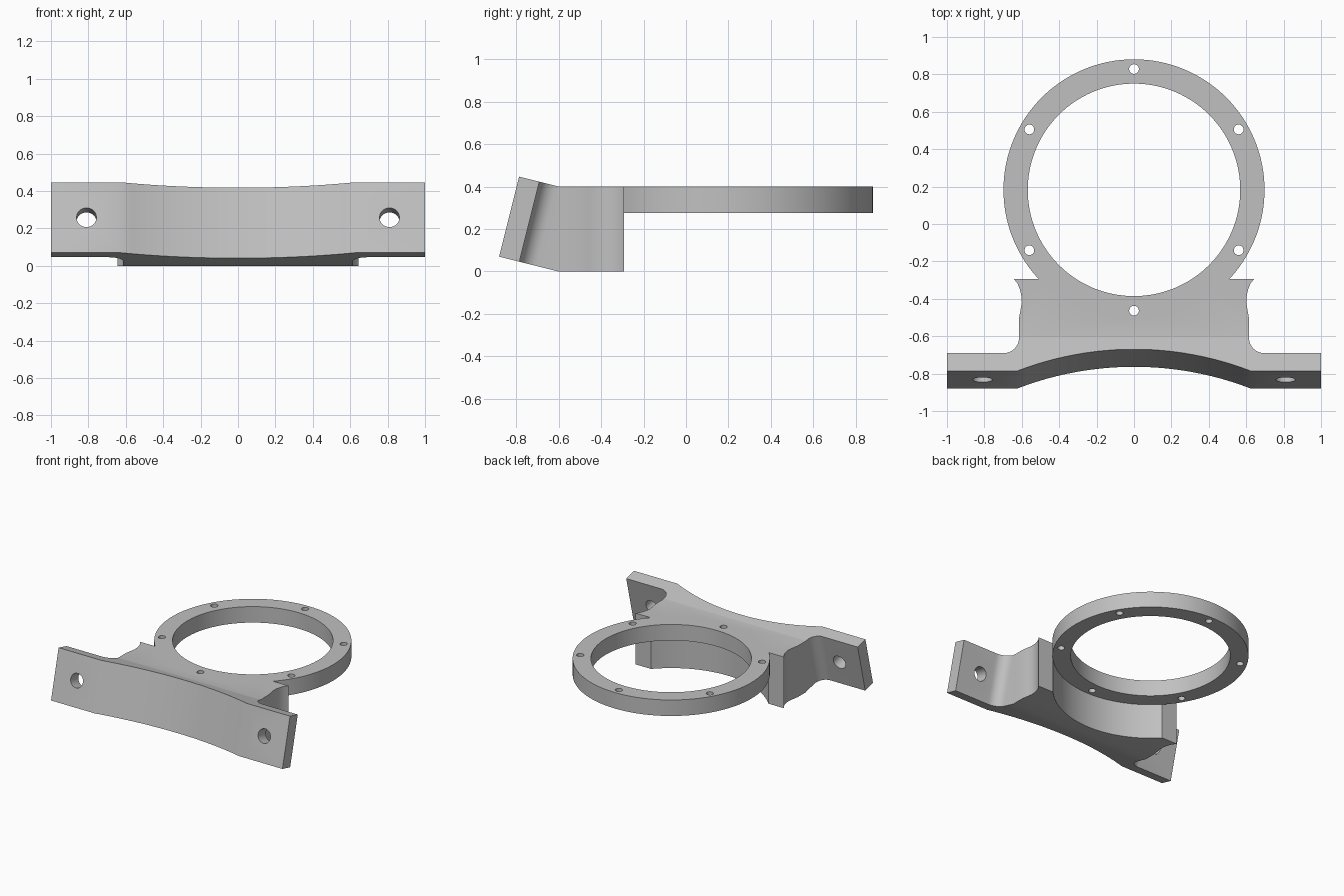
import bpy, bmesh, math
from mathutils import Matrix, Vector

if "Cube" in bpy.data.objects:
    bpy.data.objects.remove(bpy.data.objects["Cube"])

TILT = math.radians(14)
CY, R_OUT, R_IN, R_BOLT = 0.1825, 0.698, 0.568, 0.646   # ring centre and radii
TOP, RING_Z = 0.40, 0.275
PLATE_H = TOP * math.cos(TILT)

grey = bpy.data.materials.new("grey metal")
grey.diffuse_color = (0.53, 0.53, 0.53, 1)
grey.use_nodes = True
grey.node_tree.nodes["Principled BSDF"].inputs["Base Color"].default_value = grey.diffuse_color


def prism(name, outline, z0, z1, matrix=Matrix()):
    """Extrude a closed plan outline from z0 to z1, then place it."""
    bm = bmesh.new()
    face = bm.faces.new([bm.verts.new((x, y, z0)) for x, y in outline])
    ext = bmesh.ops.extrude_face_region(bm, geom=[face])
    for v in ext["geom"]:
        if isinstance(v, bmesh.types.BMVert):
            v.co.z = z1
    bmesh.ops.transform(bm, matrix=matrix, verts=bm.verts)
    bmesh.ops.recalc_face_normals(bm, faces=bm.faces)
    me = bpy.data.meshes.new(name)
    bm.to_mesh(me)
    bm.free()
    me.materials.append(grey)
    ob = bpy.data.objects.new(name, me)
    bpy.context.collection.objects.link(ob)
    return ob


def circle(cx, cy, r, n):
    return [(cx + r * math.cos(2 * math.pi * i / n),
             cy + r * math.sin(2 * math.pi * i / n)) for i in range(n)]


def mirrored(half):
    """Close a right-hand outline with its mirror image."""
    return half + [(-x, y) for x, y in reversed(half)]


def combine(target, tool, operation):
    """Apply a boolean and remove the helper."""
    mod = target.modifiers.new("combine", 'BOOLEAN')
    mod.operation, mod.solver, mod.object = operation, 'EXACT', tool
    bpy.context.view_layer.objects.active = target
    bpy.ops.object.modifier_apply(modifier=mod.name)
    bpy.data.objects.remove(tool)


# Saddle block with waisted sides that flare to points at the back
bracket = prism("ring_bracket", mirrored([
    (0.615, -0.60), (0.614, -0.50), (0.607, -0.46), (0.60, -0.42),
    (0.602, -0.385), (0.61, -0.35), (0.623, -0.318), (0.643, -0.293)]), 0, TOP)
combine(bracket, prism("saddle_cutter", circle(0, CY, R_OUT - 0.003, 128),
                       -0.1, RING_Z + 0.02), 'DIFFERENCE')

# Ring disc
combine(bracket, prism("ring", circle(0, CY, R_OUT, 128), RING_Z, TOP), 'UNION')

# Tilted mounting plate: local y runs backwards along the slope
frame = Matrix.Translation((0, -0.6, 0)) @ Matrix.Rotation(-TILT, 4, 'X')
FRONT, BACK, FIL, SAG, HALF = -0.2885, -0.19, 0.083, 0.12, 0.625
radius = (HALF ** 2 + SAG ** 2) / (2 * SAG)
half = []
for i in range(1, 13):                                  # hollow front arc
    x = HALF * i / 12
    half.append((x, FRONT + SAG - radius + math.sqrt(radius ** 2 - x ** 2)))
half += [(1, FRONT), (1, BACK)]
for i in range(9):                                      # fillet into the block
    a = math.pi / 2 * i / 8
    half.append((0.615 + FIL - FIL * math.sin(a), BACK + FIL - FIL * math.cos(a)))
half.append((0.613, 0))
plate = prism("mounting_plate", mirrored(half), 0, PLATE_H, frame)
combine(bracket, plate, 'UNION')

# Bore, six bolt holes and two mounting holes
combine(bracket, prism("bore", circle(0, CY, R_IN, 128), -0.1, 0.6), 'DIFFERENCE')
for k in range(6):
    a = math.radians(90 + 60 * k)
    hole = circle(R_BOLT * math.cos(a), CY + R_BOLT * math.sin(a), 0.026, 24)
    combine(bracket, prism("bolt_hole", hole, -0.1, 0.6), 'DIFFERENCE')
for x in (-0.81, 0.81):
    place = (frame @ Matrix.Translation((x, FRONT, PLATE_H / 2))
             @ Matrix.Rotation(-math.pi / 2, 4, 'X'))
    combine(bracket, prism("mount_hole", circle(0, 0, 0.053, 32), -0.1, 0.15, place),
            'DIFFERENCE')

# Smooth curved walls, keep machined edges sharp
bpy.ops.object.select_all(action='DESELECT')
bracket.select_set(True)
bpy.context.view_layer.objects.active = bracket
bpy.ops.object.shade_smooth_by_angle(angle=math.radians(25))
